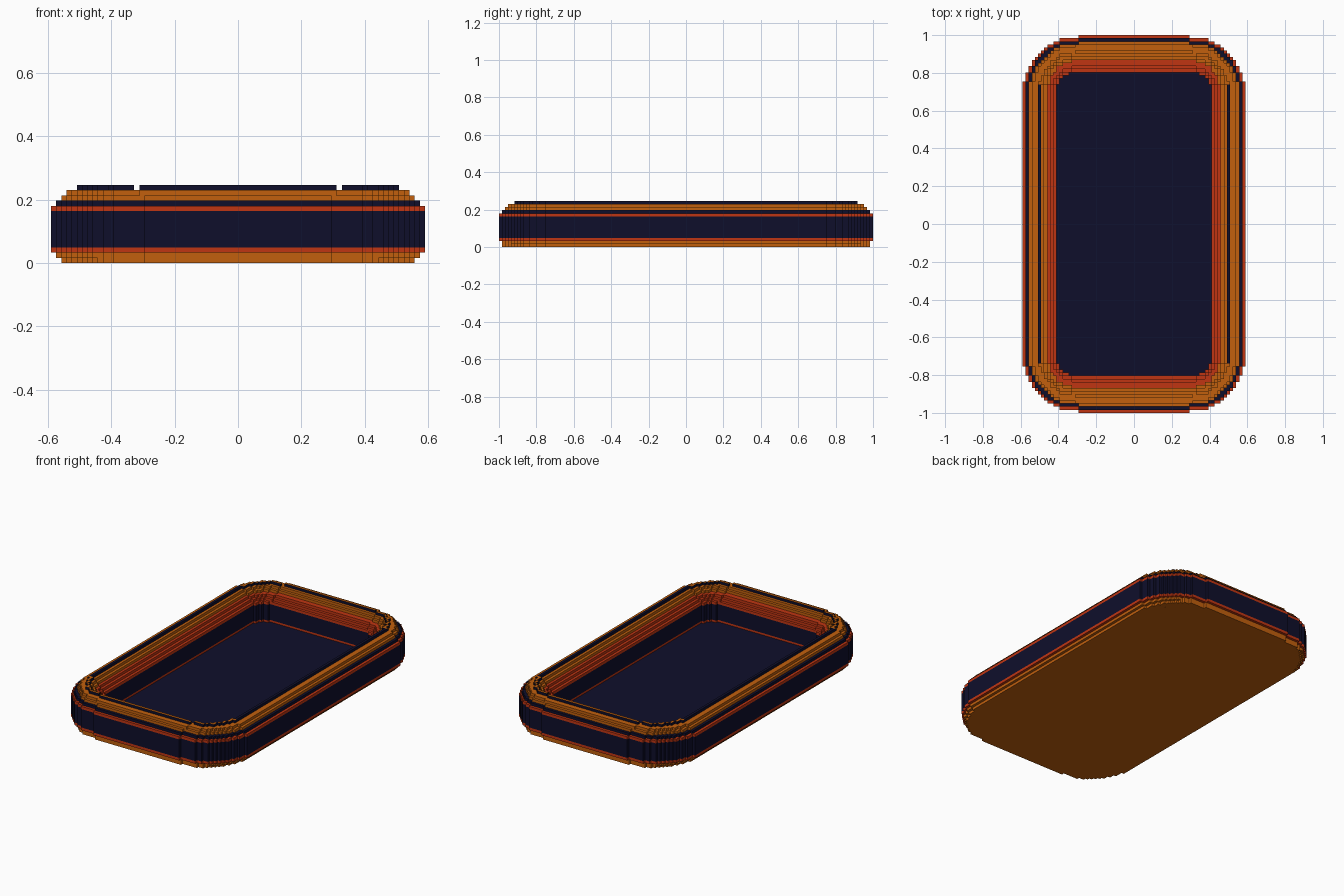
import bpy, bmesh, math
from mathutils import Matrix

cube = bpy.data.objects.get("Cube")
if cube:
    bpy.data.objects.remove(cube, do_unlink=True)

U = 2 / 122            # size of one block
HX, HY = 36, 61        # half width and half length in blocks


def material(name, rgb):
    m = bpy.data.materials.new(name)
    m.use_nodes = True
    m.diffuse_color = (*rgb, 1)
    m.node_tree.nodes["Principled BSDF"].inputs["Base Color"].default_value = (*rgb, 1)
    return m


ORANGE = material("orange", (0.54, 0.117, 0.004))
RED = material("red", (0.53, 0.036, 0.006))
NAVY = material("navy", (0.0045, 0.0045, 0.024))


def half_width(row, inset):
    """Half width in blocks of a stepped rounded rectangle at one block row."""
    ix, iy = inset
    hx, hy = HX - ix, HY - iy
    rx, ry = 18 - 1.25 * ix, 19 - iy
    edge = row + 1
    if edge > hy:
        return 0
    d = max(0, edge - (hy - ry)) / ry
    return round(hx - rx + rx * math.sqrt(max(0, 1 - d * d)))


def add_box(bm, x0, x1, y0, y1, z0, z1):
    size = Matrix.Diagonal(((x1 - x0) * U, (y1 - y0) * U, (z1 - z0) * U, 1))
    centre = Matrix.Translation(((x0 + x1) * U / 2, (y0 + y1) * U / 2, (z0 + z1) * U / 2))
    bmesh.ops.create_cube(bm, size=1, matrix=centre @ size)


def layer(name, z0, z1, outer, inner, mat):
    """Stepped slab, or ring when an inner inset is given."""
    runs = []          # rows of equal width are joined: [start, end, outer, inner]
    for row in range(HY):
        o = half_width(row, outer)
        if o == 0:
            break
        i = min(half_width(row, inner), o - 1) if inner else 0
        if runs and runs[-1][2:] == [o, i]:
            runs[-1][1] = row + 1
        else:
            runs.append([row, row + 1, o, i])
    bm = bmesh.new()
    for k, (a, b, o, i) in enumerate(runs):
        for y0, y1 in ([(-b, b)] if k == 0 else [(a, b), (-b, -a)]):
            for x0, x1 in ([(-o, -i), (i, o)] if i else [(-o, o)]):
                add_box(bm, x0, x1, y0, y1, z0, z1)
    mesh = bpy.data.meshes.new(name)
    bm.to_mesh(mesh)
    bm.free()
    mesh.materials.append(mat)
    obj = bpy.data.objects.new(name, mesh)
    bpy.context.collection.objects.link(obj)
    return obj


WALL = (11, 12)        # inset of the inner wall
MID = (5, 5)           # split between outer and inner colours

# Base and floor
layer("base_bottom", 0, 1, (2, 1), None, ORANGE)
layer("base_top", 1, 2, (1, 1), None, ORANGE)
layer("floor", 2, 2.25, WALL, None, NAVY)

# Side wall with red trim below and above
layer("lower_trim", 2, 3, (0, 0), WALL, RED)
layer("side_wall", 3, 9, (0, 0), WALL, NAVY)
layer("side_wall_top", 9, 10, (0, 0), MID, NAVY)
layer("inner_step_low", 9, 10, MID, WALL, RED)
layer("upper_trim", 10, 11, (0, 0), (10, 11), RED)
layer("shoulder_band", 11, 12, (1, 1), MID, NAVY)
layer("inner_step_high", 11, 12, MID, (9, 10), RED)

# Stepped rim
layer("rim_lower", 12, 13, (2, 2), (8, 8), ORANGE)
layer("rim_upper", 13, 14, (3, 3), (7, 7), ORANGE)
crest = layer("rim_crest", 14, 15, MID, (6, 6), NAVY)

# Crest tops are orange around the ends and corners
crest.data.materials.append(ORANGE)
for face in crest.data.polygons:
    if face.normal.z > 0.5 and abs(face.center.y) > 0.68:
        face.material_index = 1
